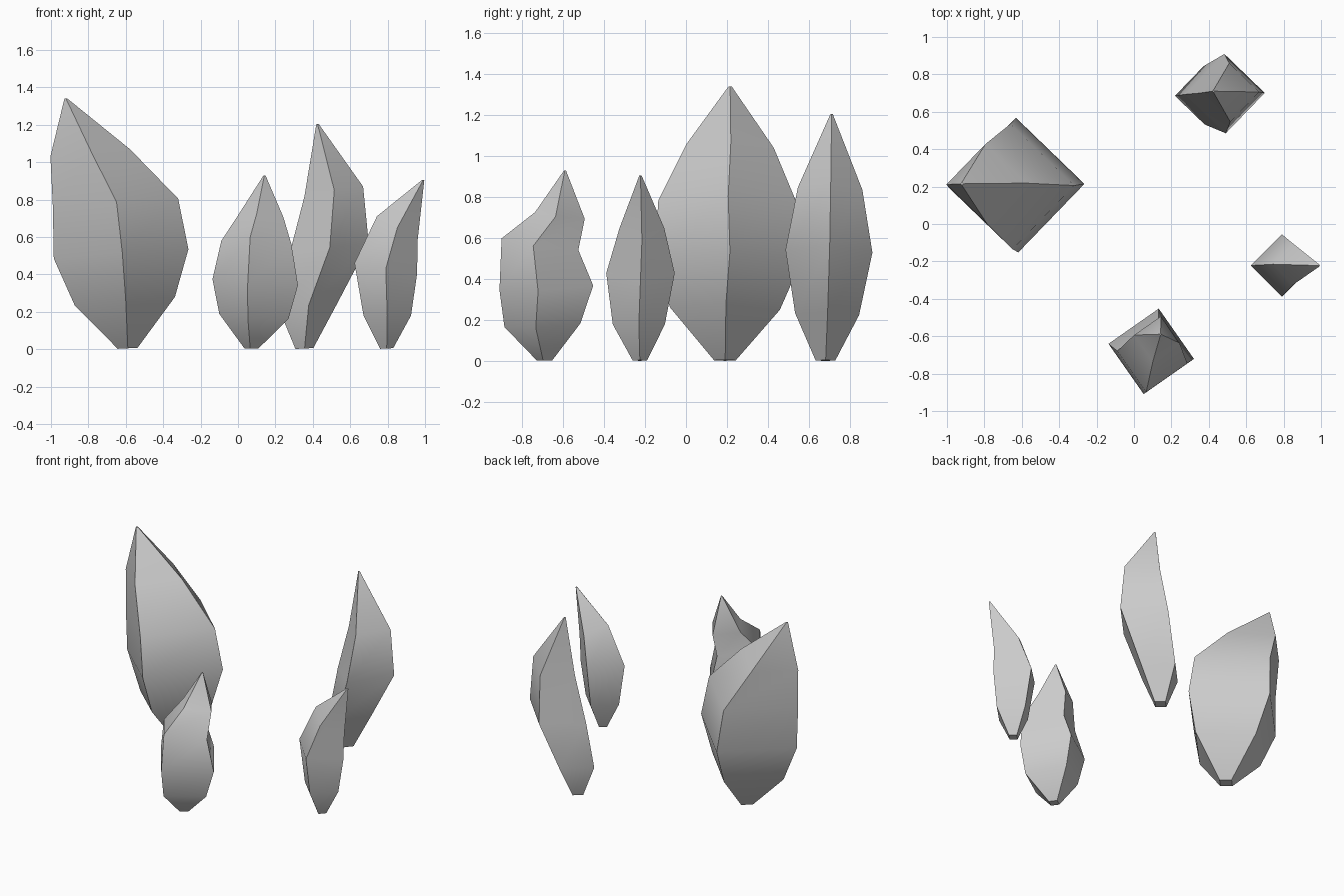
import bpy, bmesh
from math import sin, cos, pi, radians

if "Cube" in bpy.data.objects:
    bpy.data.objects.remove(bpy.data.objects["Cube"])

SIDES = 4


def crystal(name, yaw, rings):
    """Loft square rings: (x, y, z, radius, slope along x, slope along y)."""
    bm = bmesh.new()
    loops = []
    for x, y, z, r, sx, sy in rings:
        loop = []
        for i in range(SIDES):
            a = radians(yaw) + i * 2 * pi / SIDES
            dx, dy = r * cos(a), r * sin(a)
            loop.append(bm.verts.new((x + dx, y + dy, z + sx * dx + sy * dy)))
        loops.append(loop)
    # side faces, with crisp corner ridges and smooth flanks
    for lo, hi in zip(loops, loops[1:]):
        for i in range(SIDES):
            j = (i + 1) % SIDES
            bm.faces.new((lo[i], lo[j], hi[j], hi[i])).smooth = True
        for a, b in zip(lo, hi):
            bm.edges.get((a, b)).smooth = False
    # flat base and tiny tip
    for cap in (loops[0][::-1], loops[-1]):
        for e in bm.faces.new(cap).edges:
            e.smooth = False
    bmesh.ops.recalc_face_normals(bm, faces=bm.faces)
    mesh = bpy.data.meshes.new(name)
    bm.to_mesh(mesh)
    bm.free()
    bpy.context.collection.objects.link(bpy.data.objects.new(name, mesh))


# large leaning crystal on the left
crystal("large_crystal", 1, [
    (-.59, .19, .005, .053, .05, 0),
    (-.605, .19, .257, .268, .085, -.02),
    (-.625, .208, .51, .36, .07, -.02),
    (-.655, .20, .785, .335, .06, 0),
    (-.79, .215, 1.05, .213, .09, -.04),
    (-.92, .215, 1.34, .008, 0, 0)])

# twisted crystal at the front
crystal("front_crystal", -10, [
    (.072, -.69, .004, .038, 0, 0),
    (.085, -.70, .176, .188, -.06, .06),
    (.092, -.681, .358, .232, -.06, .06),
    (.098, -.712, .571, .19, -.07, -.14),
    (.122, -.615, .711, .123, -.07, -.12),
    (.142, -.59, .93, .005, 0, 0)])

# tall crystal at the back
crystal("back_crystal", 1, [
    (.355, .68, .004, .048, .05, 0),
    (.375, .688, .23, .156, .1, -.03),
    (.487, .697, .537, .212, .14, -.03),
    (.512, .703, .843, .157, .17, -.04),
    (.425, .71, 1.205, .006, 0, 0)])

# small crystal on the right
crystal("small_crystal", 0, [
    (.795, -.225, .004, .035, .05, 0),
    (.798, -.23, .18, .127, 0, 0),
    (.79, -.222, .43, .167, -.18, 0),
    (.852, -.215, .65, .109, -.56, 0),
    (.99, -.222, .905, .006, 0, 0)])
